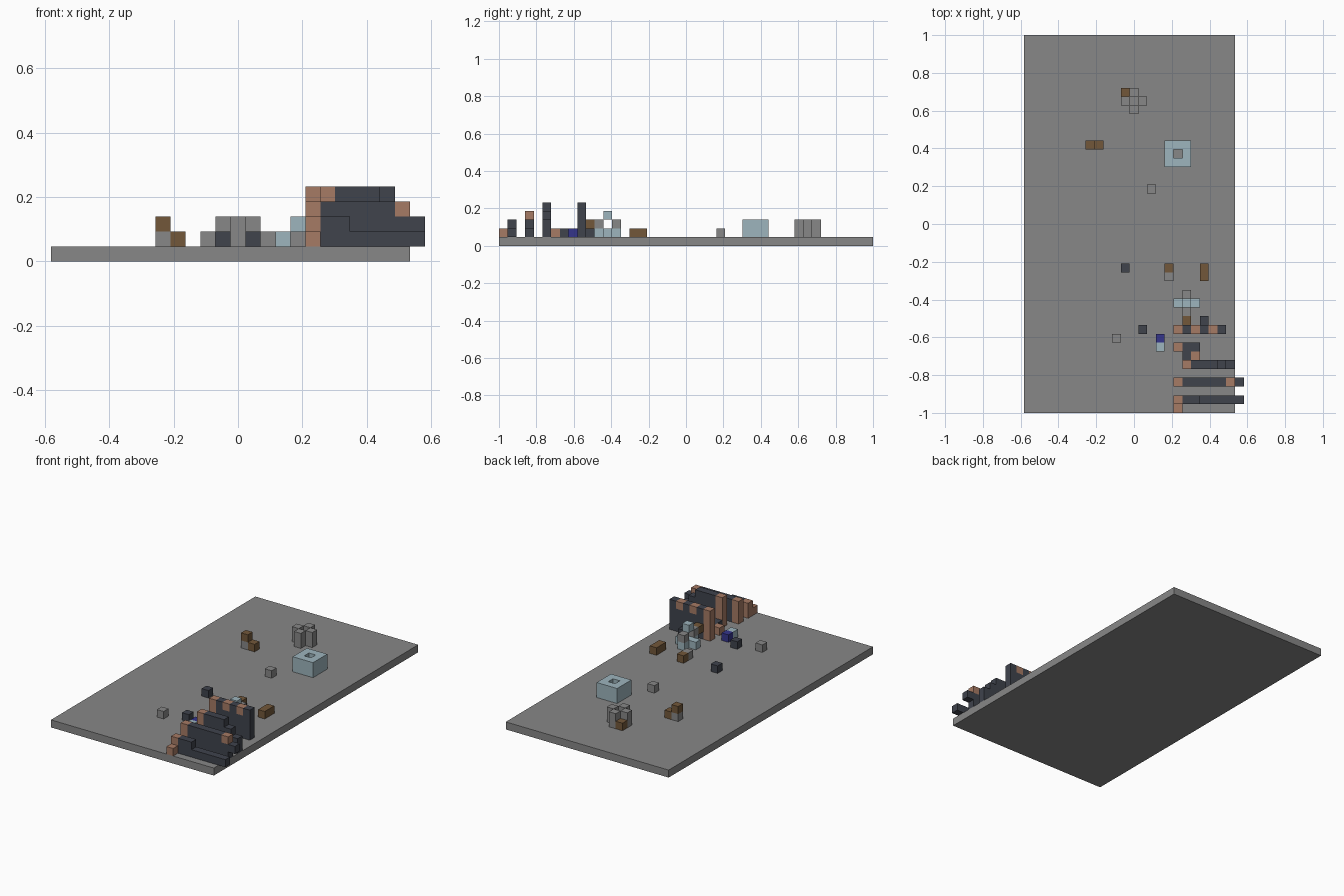
import bpy
import bmesh

cube = bpy.data.objects.get("Cube")
if cube:
    bpy.data.objects.remove(cube, do_unlink=True)

U = 2 / 43                    # edge of one block
X0, Y0 = -12.5 * U, -1.0      # corner of the block grid


def material(name, rgb):
    m = bpy.data.materials.new(name)
    m.use_nodes = True
    m.diffuse_color = (*rgb, 1)
    m.node_tree.nodes["Principled BSDF"].inputs["Base Color"].default_value = (*rgb, 1)
    return m


GREY = material("stone grey", (0.245, 0.245, 0.245))
DARK = material("dark slate", (0.05, 0.056, 0.073))
CLAY = material("clay orange", (0.38, 0.196, 0.128))
PALE = material("pale blue", (0.34, 0.46, 0.51))
WOOD = material("wood brown", (0.17, 0.097, 0.042))
BLUE = material("deep blue", (0.035, 0.035, 0.26))


def blocks(name, mat, *cells):
    """One object from boxes given as grid cell (i, j, k) and optional size in blocks."""
    bm = bmesh.new()
    for start, *size in cells:
        size = size[0] if size else (1, 1, 1)
        made = bmesh.ops.create_cube(bm, size=1)["verts"]
        for v in made:
            i, j, k = (s + (c + 0.5) * n for s, c, n in zip(start, v.co, size))
            v.co = (X0 + i * U, Y0 + j * U, k * U)
    mesh = bpy.data.meshes.new(name)
    bm.to_mesh(mesh)
    bm.free()
    mesh.materials.append(mat)
    obj = bpy.data.objects.new(name, mesh)
    bpy.context.collection.objects.link(obj)
    return obj


# Ground slab
blocks("ground_slab", GREY, ((0, 0, 0), (24, 43, 1)))

# Front low wall, stepped down to the right
blocks("low_wall", DARK, ((18, 1, 1), (7, 1, 1)), ((18, 1, 2), (2, 1, 1)))
blocks("low_wall_post", CLAY, ((17, 1, 1), (1, 1, 2)), ((17, 0, 1),))

# Second wall with an overhanging end
blocks("middle_wall", DARK, ((18, 3, 1), (6, 1, 1)), ((18, 3, 2), (7, 1, 1)),
       ((18, 3, 3), (5, 1, 1)))
blocks("middle_wall_posts", CLAY, ((17, 3, 1), (1, 1, 3)), ((23, 3, 3),))

# Third wall, tall and stepped
blocks("tall_wall", DARK, ((19, 5, 1), (3, 1, 4)), ((22, 5, 1), (1, 1, 3)),
       ((23, 5, 1), (1, 1, 2)))
blocks("tall_wall_post", CLAY, ((18, 5, 1), (1, 1, 4)))

# Rubble between the walls
blocks("rubble_dark", DARK, ((18, 6, 1), (1, 2, 1)), ((19, 7, 1),))
blocks("rubble_clay", CLAY, ((17, 7, 1),), ((19, 6, 1),))

# Back wall with alternating caps
blocks("back_wall", DARK, ((18, 9, 1), (5, 1, 3)),
       *[((i, 9, 4),) for i in (18, 20, 22)])
blocks("back_wall_post", CLAY, ((17, 9, 1), (1, 1, 4)))
blocks("back_wall_caps", CLAY, *[((i, 9, 4),) for i in (19, 21)])

# Small well with a raised arch
blocks("arch_base", PALE, ((18, 11, 1), (1, 3, 1)), ((17, 12, 1),), ((19, 12, 1),))
blocks("arch_sides", GREY, ((18, 11, 2),), ((18, 13, 2),))
blocks("arch_top", PALE, ((18, 12, 3),))
blocks("arch_peg", WOOD, ((18, 10, 2),))

# Loose blocks
blocks("loose_slate", DARK, ((20, 10, 1),), ((13, 9, 1),), ((11, 16, 1),))
blocks("loose_stone", GREY, ((10, 8, 1),), ((14, 25, 1),), ((16, 15, 1),))
blocks("loose_blue", BLUE, ((15, 8, 1),))
blocks("loose_pale", PALE, ((15, 7, 1),))
blocks("wood_stump", WOOD, ((16, 16, 1),))
blocks("wood_log", WOOD, ((20, 15, 1), (1, 2, 1)))

# Square basin with an open centre
blocks("basin", PALE, ((16, 28, 1), (3, 1, 2)), ((16, 30, 1), (3, 1, 2)),
       ((16, 29, 1), (1, 1, 2)), ((18, 29, 1), (1, 1, 2)))

# Ring of four stone pillars with a wooden block beside it
blocks("pillar_ring", GREY, *[((12 + dx, 35 + dy, 1), (1, 1, 2))
                              for dx, dy in ((1, 0), (-1, 0), (0, 1), (0, -1))])
blocks("pillar_block", WOOD, ((11, 36, 1),))

# Small stacked pile at the back
blocks("pile_stone", GREY, ((7, 30, 1),))
blocks("pile_wood", WOOD, ((7, 30, 2),), ((8, 30, 1),))
